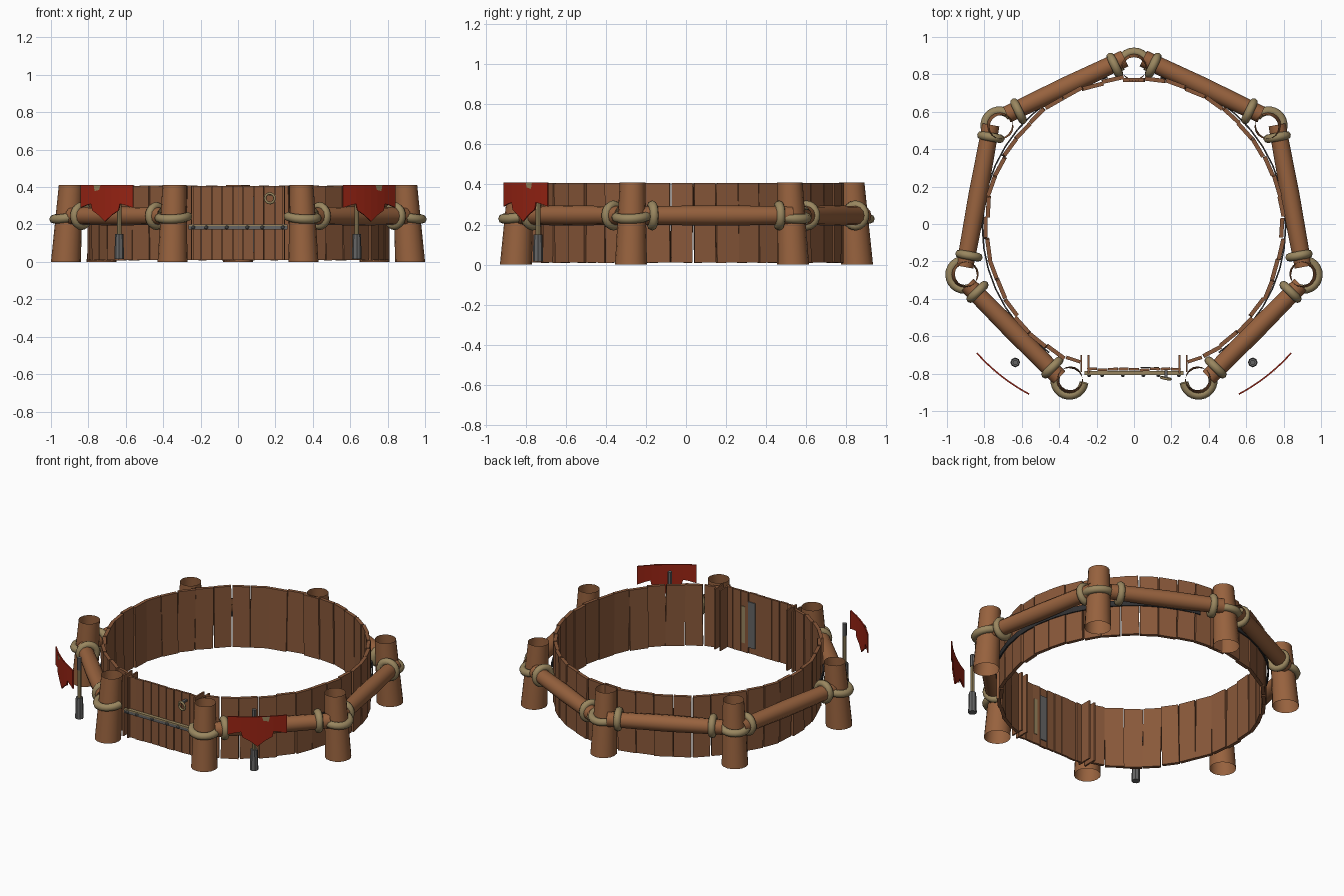
import bpy, bmesh, math, random
from mathutils import Vector, Matrix

if "Cube" in bpy.data.objects:
    bpy.data.objects.remove(bpy.data.objects["Cube"])

random.seed(4)
TOP = 0.41


def material(name, rgb):
    m = bpy.data.materials.new(name)
    m.diffuse_color = (*rgb, 1)
    m.use_nodes = True
    m.node_tree.nodes["Principled BSDF"].inputs["Base Color"].default_value = m.diffuse_color
    return m


LOG = material("log brown", (0.31, 0.122, 0.048))
PLANK = material("plank brown", (0.25, 0.098, 0.042))
ROPE = material("rope tan", (0.32, 0.24, 0.115))
IRON = material("iron grey", (0.13, 0.13, 0.13))
DARK = material("dark iron", (0.03, 0.03, 0.032))
RED = material("banner red", (0.33, 0.018, 0.007))


def finish(name, bm, mat, smooth=False):
    bmesh.ops.recalc_face_normals(bm, faces=bm.faces)
    me = bpy.data.meshes.new(name)
    bm.to_mesh(me)
    bm.free()
    me.materials.append(mat)
    for p in me.polygons:
        p.use_smooth = smooth
    ob = bpy.data.objects.new(name, me)
    bpy.context.collection.objects.link(ob)
    return ob


def tube(name, pts, radii, sides, mat, closed=False, caps=False):
    """Sweep a circle along a path."""
    bm = bmesh.new()
    pts = [Vector(p) for p in pts]
    n = len(pts)
    rings = []
    for i, p in enumerate(pts):
        a = pts[(i - 1) % n] if closed else pts[max(i - 1, 0)]
        b = pts[(i + 1) % n] if closed else pts[min(i + 1, n - 1)]
        t = (b - a).normalized()
        up = Vector((0, 0, 1)) if abs(t.z) < 0.9 or closed else Vector((1, 0, 0))
        if closed:  # stable frame for planar loops
            up = (pts[1] - pts[0]).cross(pts[2] - pts[1]).normalized()
        s = t.cross(up).normalized()
        u = s.cross(t)
        if not closed and abs(t.z) > 0.9:   # keep post ends level
            s, u = Vector((1, 0, 0)), Vector((0, 1, 0))
        r = radii[i] if isinstance(radii, list) else radii
        rings.append([bm.verts.new(p + r * (math.cos(k * math.tau / sides) * s
                                            + math.sin(k * math.tau / sides) * u))
                      for k in range(sides)])
    for i in range(n if closed else n - 1):
        a, b = rings[i], rings[(i + 1) % n]
        for k in range(sides):
            j = (k + 1) % sides
            bm.faces.new((a[k], a[j], b[j], b[k]))
    if caps:
        bm.faces.new(rings[0])
        bm.faces.new(rings[-1])
    return finish(name, bm, mat, not caps)


def ring(name, c, axis, R, r, mat, n=20, sides=8):
    axis = Vector(axis).normalized()
    u = axis.orthogonal().normalized()
    v = axis.cross(u)
    tube(name, [Vector(c) + R * (math.cos(a) * u + math.sin(a) * v)
                for a in [i * math.tau / n for i in range(n)]], r, sides, mat, True)


def box(name, c, size, mat, rot=None):
    bm = bmesh.new()
    m = Matrix.Translation(c) @ (rot or Matrix()) @ Matrix.Diagonal((*size, 1))
    bmesh.ops.create_cube(bm, size=1, matrix=m)
    return finish(name, bm, mat)


# Seven hollow tapered posts, leaning slightly inward, with rope round the outside
posts = [(0.35, -0.85), (0.92, -0.275), (0.73, 0.535), (0, 0.855),
         (-0.73, 0.535), (-0.92, -0.275), (-0.35, -0.85)]
for x, y in posts:
    d = Vector((x, y, 0)).normalized()
    base = Vector((x, y, 0))
    top = base - d * 0.027 + Vector((0, 0, TOP))
    mid = (base + top) / 2
    tube("post", [base, mid, top], [0.08, 0.072, 0.064], 16, LOG)
    a0 = math.atan2(y, x)
    arc = [mid + Vector((math.cos(a0 + t) * 0.078, math.sin(a0 + t) * 0.078,
                         0.035 - 0.012 * math.cos(t)))
           for t in [math.radians(k) for k in range(-105, 106, 15)]]
    tube("post_rope", arc, 0.024, 8, ROPE, caps=False)

# Log rails between posts with a rope loop near each end
half = [((0.05, 0.885), (0.68, 0.585)),
        ((0.765, 0.53), (0.905, -0.23)),
        ((0.89, -0.325), (0.40, -0.82))]
for s in (1, -1):
    for a, b in half:
        p = Vector((a[0] * s, a[1], 0.245))
        q = Vector((b[0] * s, b[1], 0.245))
        d = (q - p).normalized()
        tube("rail", [p, p.lerp(q, 0.2), p.lerp(q, 0.5), p.lerp(q, 0.8), q],
             [0.046, 0.048, 0.051, 0.048, 0.046], 12, LOG)
        for c in (p + d * 0.06, q - d * 0.06):
            c = c - Vector((c.x, c.y, 0)).normalized() * 0.012
            ring("rail_rope", c, d, 0.052, 0.023, ROPE)

# Round wall of slightly crooked planks, open at the gate
N = 37
start, end = math.radians(-62), math.radians(242)
for i in range(N):
    a = start + (i + 0.5) * (end - start) / N
    r = 0.79 + random.uniform(-0.007, 0.007)
    rot = (Matrix.Rotation(a + math.radians(random.uniform(-5, 5)), 4, 'Z')
           @ Matrix.Rotation(math.radians(random.uniform(-1.2, 1.2)), 4, 'X'))
    box("wall_plank", (r * math.cos(a), r * math.sin(a) - 0.015, 0.208),
        (0.022, random.uniform(0.104, 0.116), 0.398), PLANK, rot)

# Iron hoop segments hidden behind the rails
for s in (1, -1):
    for a in range(-52, 82, 8):
        t = math.radians(a)
        rot = Matrix.Rotation(t if s > 0 else math.pi - t, 4, 'Z')
        box("hoop", (s * 0.809 * math.cos(t), 0.809 * math.sin(t) - 0.015, 0.215),
            (0.008, 0.113, 0.035), DARK, rot)

# Gate of narrow planks
for i in range(9):
    x = -0.224 + i * 0.056
    box("gate_plank", (x, -0.778 + random.uniform(-0.004, 0.004), 0.208), (0.052, 0.014, 0.398),
        PLANK, Matrix.Rotation(math.radians(random.uniform(-4, 4)), 4, 'Z'))

# Gate jambs and corner planks
for s in (1, -1):
    box("gate_jamb", (s * 0.243, -0.75, 0.208), (0.01, 0.1, 0.398), PLANK)
    box("gate_jamb", (s * 0.282, -0.745, 0.208), (0.01, 0.09, 0.398), PLANK)
    box("corner_plank", (s * 0.325, -0.725, 0.208), (0.08, 0.018, 0.398), PLANK,
        Matrix.Rotation(s * math.radians(18), 4, 'Z'))

# Gate bar with studs, and pull ring
box("gate_bar", (0, -0.797, 0.182), (0.53, 0.02, 0.018), IRON)
box("gate_bar_top", (0, -0.797, 0.196), (0.53, 0.022, 0.009), ROPE)
for x in (-0.24, -0.17, -0.06, 0.05, 0.13, 0.24):
    bm = bmesh.new()
    bmesh.ops.create_icosphere(bm, subdivisions=1, radius=0.012,
                               matrix=Matrix.Translation((x, -0.808, 0.184)))
    finish("gate_stud", bm, IRON)
ring("gate_ring", (0.17, -0.825, 0.34), (0.2, 1, 0.1), 0.026, 0.007, ROPE, 14, 6)
box("ring_mount", (0.17, -0.8, 0.362), (0.016, 0.05, 0.012), IRON)

# Iron and worn strips on the inside of the gate
box("inner_strap", (0.06, -0.767, 0.2), (0.05, 0.006, 0.3), IRON)
box("inner_strap_worn", (0.12, -0.767, 0.19), (0.025, 0.006, 0.24), ROPE)

# Banners on poles either side of the gate
shape = [(-1, 0.29), (-0.75, 0.303), (-0.55, 0.31), (-0.5, 0.275), (-0.25, 0.25), (0, 0.215),
         (0.25, 0.25), (0.5, 0.275), (0.55, 0.31), (0.75, 0.303), (1, 0.29)]
for s in (1, -1):
    def at(u, z, off=0):
        k = 0.016 * (1 - u * u) + off
        return Vector((s * (0.70 + 0.14 * u + 0.62 * k), -0.80 + 0.11 * u - 0.78 * k, z))
    bm = bmesh.new()
    cols = [(bm.verts.new(at(u, z)), bm.verts.new(at(u, TOP))) for u, z in shape]
    for a, b in zip(cols, cols[1:]):
        bm.faces.new((a[0], b[0], b[1], a[1]))
    ob = finish("banner", bm, RED)
    mod = ob.modifiers.new("thickness", 'SOLIDIFY')
    mod.thickness = 0.008
    mod.offset = 0
    # worn patch on the cloth
    bm = bmesh.new()
    bm.faces.new([bm.verts.new(at(u, z, 0.008)) for u, z in
                  ((0.15, TOP), (0.2, 0.385), (0.38, 0.378), (0.42, TOP))])
    finish("banner_patch", bm, ROPE)
    x, y = s * 0.635, -0.74
    tube("pole_foot", [(x, y, 0.015), (x, y, 0.15)], [0.026, 0.022], 8, IRON, caps=True)
    tube("pole", [(x, y, 0.14), (x, y, 0.33)], [0.013, 0.013], 8, ROPE, caps=True)
    tube("pole_tip", [(x, y, 0.33), (x, y, TOP)], [0.014, 0.014], 8, IRON, caps=True)
